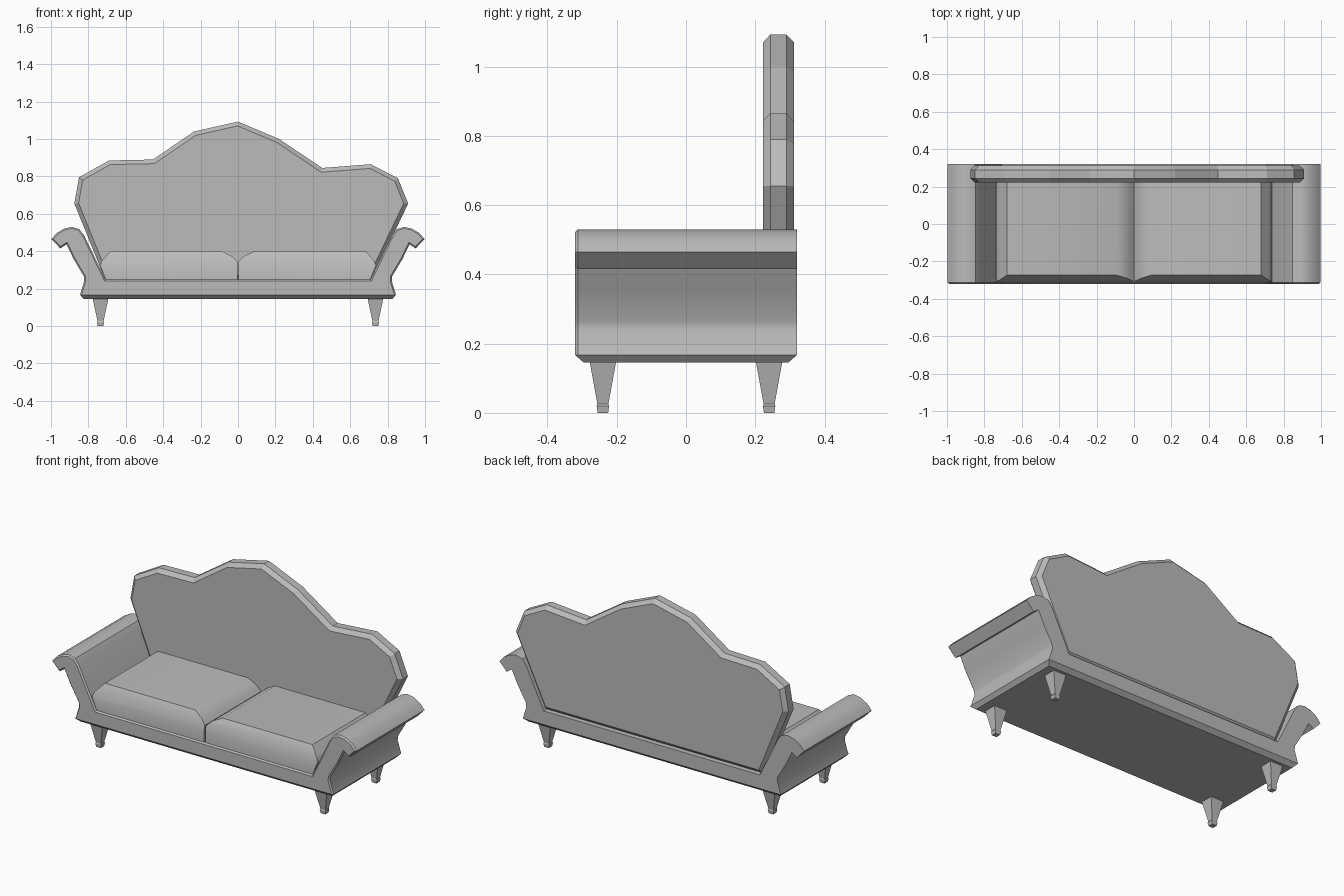
import bpy, bmesh, math
from mathutils import Vector

if "Cube" in bpy.data.objects:
    bpy.data.objects.remove(bpy.data.objects["Cube"], do_unlink=True)

GREY = (0.5, 0.5, 0.5, 1.0)
fabric = bpy.data.materials.new("grey_fabric")
fabric.use_nodes = True
fabric.diffuse_color = GREY
fabric.node_tree.nodes["Principled BSDF"].inputs["Base Color"].default_value = GREY


def finish(name, bm, angle=None):
    bmesh.ops.recalc_face_normals(bm, faces=bm.faces)
    mesh = bpy.data.meshes.new(name)
    bm.to_mesh(mesh)
    bm.free()
    ob = bpy.data.objects.new(name, mesh)
    mesh.materials.append(fabric)
    bpy.context.collection.objects.link(ob)
    if angle:
        bpy.ops.object.select_all(action="DESELECT")
        ob.select_set(True)
        bpy.context.view_layer.objects.active = ob
        bpy.ops.object.shade_smooth_by_angle(angle=math.radians(angle))
    return ob


def extrude_profile(points, y0, y1):
    """Solid with an (x, z) outline running from y0 to y1."""
    bm = bmesh.new()
    front = bm.faces.new([bm.verts.new((x, y0, z)) for x, z in points])
    ret = bmesh.ops.extrude_face_region(bm, geom=[front], use_keep_orig=True)
    for v in ret["geom"]:
        if isinstance(v, bmesh.types.BMVert):
            v.co.y = y1
    return bm


def chamfer(bm, test, offset, segments=1):
    edges = [e for e in bm.edges if test(e)]
    bmesh.ops.bevel(bm, geom=edges, offset=offset, segments=segments,
                    profile=0.5, affect="EDGES", clamp_overlap=True)


def lofted(rings):
    """Stack of rectangles given as (half x, half y, z)."""
    bm = bmesh.new()
    loops = [[bm.verts.new((sx * hx, sy * hy, z))
              for sx, sy in ((-1, -1), (1, -1), (1, 1), (-1, 1))]
             for hx, hy, z in rings]
    for a, b in zip(loops, loops[1:]):
        for i in range(4):
            j = (i + 1) % 4
            bm.faces.new((a[i], a[j], b[j], b[i]))
    bm.faces.new(loops[0][::-1])
    bm.faces.new(loops[-1])
    return bm


# Seat frame with scrolled arms, one outline mirrored across the middle
half = [(0.845, 0.167), (0.822, 0.24), (0.824, 0.265), (0.88, 0.36),
        (0.917, 0.437), (0.95, 0.415), (0.998, 0.465), (0.97, 0.497),
        (0.93, 0.521), (0.888, 0.53), (0.848, 0.518), (0.823, 0.485),
        (0.708, 0.248)]
outline = half + [(-x, z) for x, z in reversed(half)]
frame = extrude_profile(outline, -0.32, 0.32)
chamfer(frame, lambda e: all(v.co.y < -0.3 for v in e.verts)
        and max(v.co.z for v in e.verts) > 0.17, 0.008)
finish("seat_and_arm_frame", frame, 35)

# Tapered rail below the frame
finish("base_rail", lofted([(0.825, 0.295, 0.145), (0.845, 0.32, 0.167)]))

# Crested back panel, slightly uneven outline
crest = [(-0.71, 0.248), (-0.875, 0.655), (-0.85, 0.795), (-0.69, 0.885),
         (-0.455, 0.89), (-0.235, 1.04), (0, 1.093), (0.22, 1.0),
         (0.45, 0.845), (0.71, 0.865), (0.855, 0.79), (0.91, 0.655),
         (0.715, 0.248)]
back = extrude_profile(crest, 0.222, 0.312)
chamfer(back, lambda e: abs(e.verts[0].co.y - e.verts[1].co.y) < 0.01, 0.022)
finish("back_panel", back)

# Two seat cushions, shaped at the outer side to follow the arm
for side, name in ((1, "left_cushion"), (-1, "right_cushion")):
    shape = [(0.004, 0.24), (0.704, 0.24), (0.738, 0.325), (0.728, 0.35),
             (0.68, 0.402), (0.09, 0.402), (0.035, 0.375), (0.004, 0.345)]
    bm = extrude_profile([(side * x, z) for x, z in shape], -0.312, 0.24)
    # Slope the front edge back towards the top
    for z, y in ((0.315, -0.312), (0.36, -0.302)):
        bmesh.ops.bisect_plane(bm, geom=bm.verts[:] + bm.edges[:] + bm.faces[:],
                               plane_co=(0, 0, z), plane_no=(0, 0, 1))
    for v in bm.verts:
        if v.co.y < -0.3 and v.co.z > 0.316:
            t = (v.co.z - 0.315) / 0.087
            v.co.y = -0.312 + 0.038 * t ** 1.6
    finish(name, bm, 40)

# Four tapered square legs with small feet
for sx, x_name in ((1, "left"), (-1, "right")):
    for sy, y_name in ((-1, "front"), (1, "back")):
        leg = lofted([(0.015, 0.015, 0), (0.019, 0.018, 0.02),
                      (0.016, 0.016, 0.026), (0.042, 0.038, 0.147)])
        ob = finish(f"{y_name}_{x_name}_leg", leg)
        ob.location = Vector((sx * 0.735, sy * 0.24, 0))
